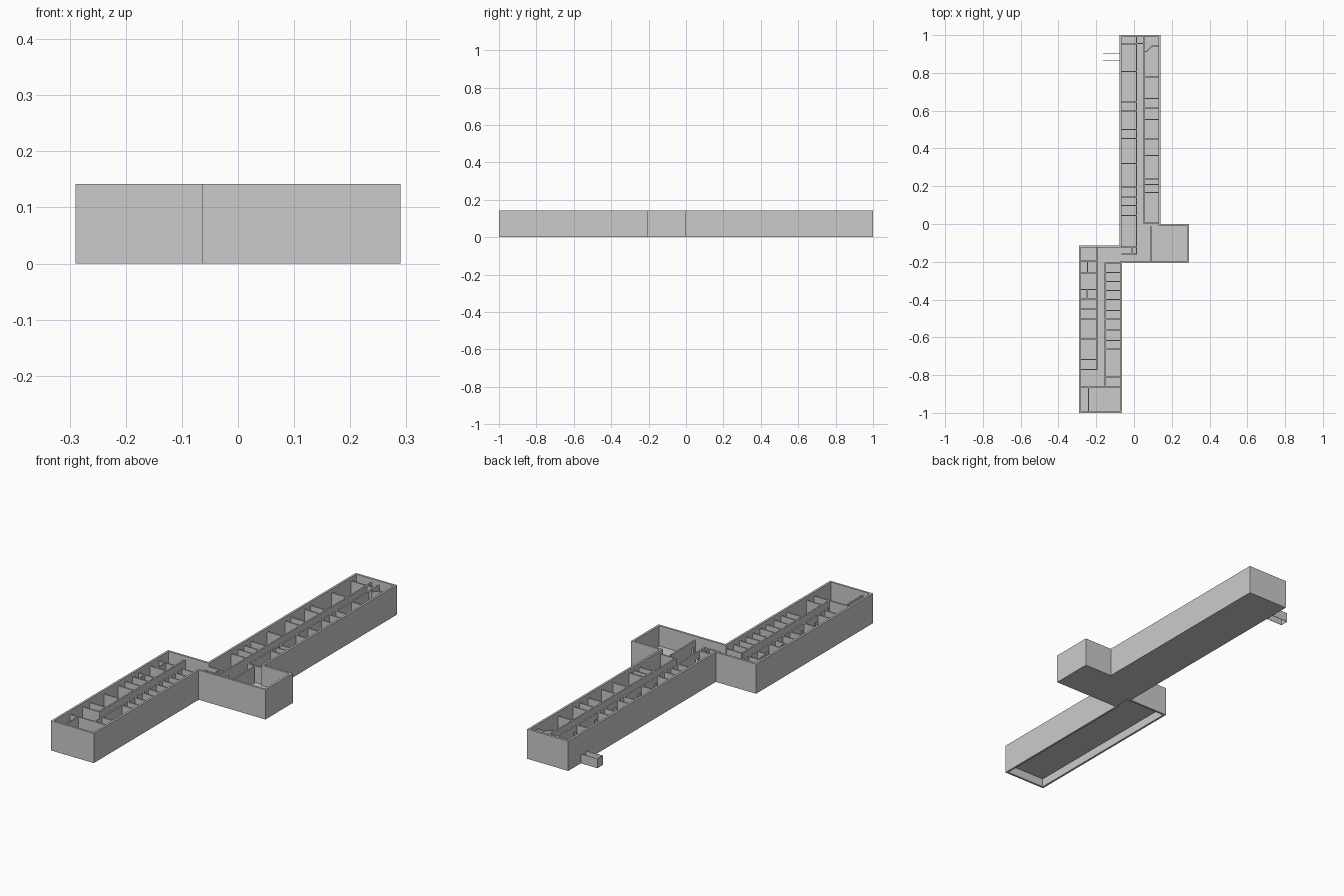
import bpy, bmesh

if "Cube" in bpy.data.objects:
    bpy.data.objects.remove(bpy.data.objects["Cube"])

TOP, FLOOR, INNER = 0.142, 0.045, 0.124   # rim, floor level, partition top
T, P = 0.010, 0.007                       # outer / partition thickness


def finish(bm, name):
    bmesh.ops.recalc_face_normals(bm, faces=bm.faces)
    me = bpy.data.meshes.new(name)
    bm.to_mesh(me)
    bm.free()
    ob = bpy.data.objects.new(name, me)
    bpy.context.collection.objects.link(ob)
    return ob


def add_box(bm, x0, x1, y0, y1, z0, z1):
    vs = bmesh.ops.create_cube(bm, size=1)["verts"]
    for v in vs:
        v.co = ((x0 + x1) / 2 + v.co.x * (x1 - x0),
                (y0 + y1) / 2 + v.co.y * (y1 - y0),
                (z0 + z1) / 2 + v.co.z * (z1 - z0))


def slab(name, pts, z0, z1):
    bm = bmesh.new()
    f = bm.faces.new([bm.verts.new((x, y, z0)) for x, y in pts])
    ext = bmesh.ops.extrude_face_region(bm, geom=[f], use_keep_orig=True)["geom"]
    for v in ext:
        if isinstance(v, bmesh.types.BMVert):
            v.co.z = z1
    return finish(bm, name)


def boxes(name, rects, z0, z1):
    bm = bmesh.new()
    for r in rects:
        add_box(bm, *r, z0, z1)
    return finish(bm, name)


def cross_walls(name, x0, x1, ys):
    return boxes(name, [(x0, x1, y - P / 2, y + P / 2) for y in ys], FLOOR, INNER)


def corridor_wall(name, x, y0, y1, ys):
    """Long wall with one door per room, lintel above each door."""
    bm = bmesh.new()
    edges = sorted([y0, y1] + [y for y in ys if y0 < y < y1])
    cuts = []
    for a, b in zip(edges, edges[1:]):
        if b - a > 0.035:
            cuts.append((a + 0.012, a + 0.030))
    pos = y0
    for a, b in cuts:
        add_box(bm, x - P / 2, x + P / 2, pos, a, FLOOR, INNER)
        add_box(bm, x - P / 2, x + P / 2, a, b, FLOOR + 0.05, INNER)
        pos = b
    add_box(bm, x - P / 2, x + P / 2, pos, y1, FLOOR, INNER)
    return finish(bm, name)


# Floors: solid base under north wing and hall, raised thin deck in the south wing
slab("north_base", [(-.077, 1), (.14, 1), (.14, 0), (.29, 0), (.29, -.207),
                    (-.063, -.207), (-.063, -.115), (-.077, -.115)], 0, FLOOR)
slab("south_deck", [(-.285, -.995), (-.063, -.995), (-.063, -.12), (-.285, -.12)],
     FLOOR - .004, FLOOR)

# Outer walls
boxes("north_outer_walls", [
    (-.077, -.077 + T, -.115, 1), (-.077 + T, .14 - T, 1 - T, 1), (.14 - T, .14, 0, 1)], 0, TOP)
boxes("hall_outer_walls", [
    (.14 - T, .29, -T, 0), (.29 - T, .29, -.207, -T), (-.063, .29 - T, -.207, -.207 + T)], 0, TOP)
boxes("south_outer_walls", [
    (-.29, -.29 + T, -1, -.115), (-.29 + T, -.063 - T, -1, -1 + T),
    (-.063 - T, -.063, -1, -.207 + T), (-.29 + T, -.067, -.115 - T, -.115)], 0, TOP)

# North wing rooms
nw = [.955, .807, .648, .60, .50, .453, .32, .198, .145, .098, .045]
ne = [.78, .664, .616, .553, .45, .363, .24, .209, .167]
cross_walls("north_west_partitions", -.067, .013, nw + [-.12, -.16])
cross_walls("north_east_partitions", .053, .13, ne + [.004])
corridor_wall("north_west_corridor_wall", .013, -.163, .99, nw + [-.12])
corridor_wall("north_east_corridor_wall", .053, 0, .99, ne)
boxes("north_small_walls", [(.013, .053, .952, .958), (-.015, -.009, -.16, -.12)], FLOOR, INNER)
slab("north_angled_wall", [(.053, .910), (.068, .910), (.095, .937), (.13, .937),
                           (.13, .944), (.092, .944), (.065, .917), (.053, .917)], FLOOR, INNER)

# Hall divider
corridor_wall("hall_divider", .09, -.197, -T, [])

# South wing rooms
sw = [-.195, -.26, -.347, -.395, -.452, -.505, -.61, -.717, -.77]
se = [-.205, -.257, -.304, -.352, -.40, -.458, -.505, -.563, -.617, -.66, -.81, -.865]
cross_walls("south_west_partitions", -.28, -.195, sw)
cross_walls("south_east_partitions", -.153, -.073, se)
corridor_wall("south_west_corridor_wall", -.195, -.773, -.125, sw)
corridor_wall("south_east_corridor_wall", -.153, -.868, -.205, se)
boxes("south_small_walls", [(-.249, -.243, -.26, -.195), (-.252, -.246, -.395, -.347),
                            (-.243, -.237, -.99, -.865)], FLOOR, INNER)
cross_walls("south_end_wall", -.28, -.153, [-.865])

# Open shaft of thin sheets outside the north wing
boxes("side_shaft", [(-.165, -.077, .864, .866), (-.165, -.077, .903, .905),
                     (-.165, -.163, .866, .903)], 0, FLOOR)
